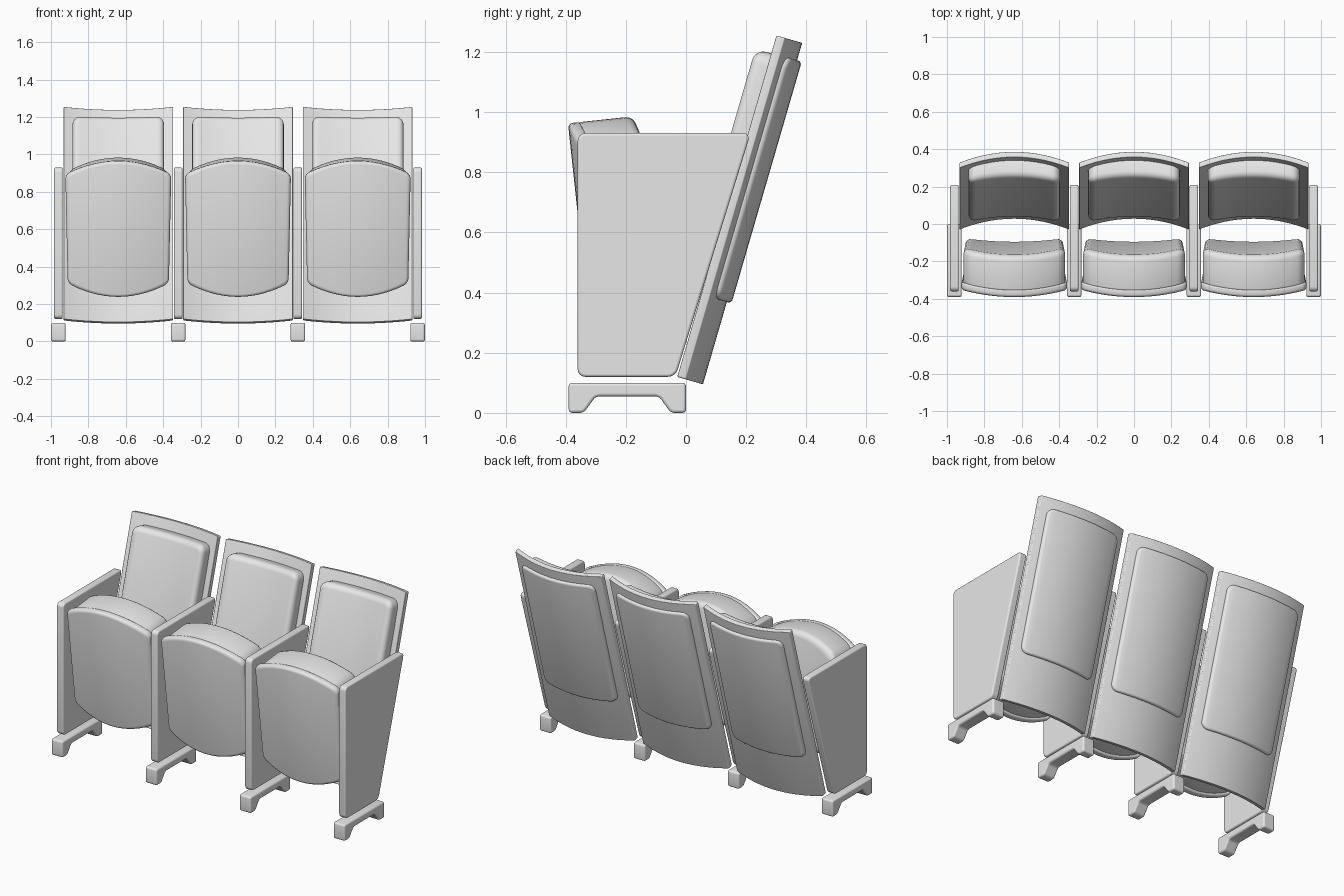
import bpy, bmesh, math

if "Cube" in bpy.data.objects:
    bpy.data.objects.remove(bpy.data.objects["Cube"], do_unlink=True)

grey = bpy.data.materials.new("plain grey")
grey.use_nodes = True
grey.diffuse_color = (0.8, 0.8, 0.8, 1)
grey.node_tree.nodes["Principled BSDF"].inputs["Base Color"].default_value = (0.8, 0.8, 0.8, 1)

PITCH = 0.64


def finish(name, bm, loc, tilt=0.0, bevel=0.0):
    bmesh.ops.recalc_face_normals(bm, faces=bm.faces)
    mesh = bpy.data.meshes.new(name)
    bm.to_mesh(mesh)
    bm.free()
    mesh.materials.append(grey)
    ob = bpy.data.objects.new(name, mesh)
    bpy.context.collection.objects.link(ob)
    ob.location = loc
    ob.rotation_euler.x = math.radians(tilt)
    bpy.ops.object.select_all(action="DESELECT")
    ob.select_set(True)
    bpy.context.view_layer.objects.active = ob
    bpy.ops.object.shade_smooth_by_angle(angle=math.radians(35))
    if bevel:
        mod = ob.modifiers.new("soft edges", "BEVEL")
        mod.width = bevel
        mod.segments = 3
        mod.limit_method = "ANGLE"
        mod.angle_limit = math.radians(40)
    return ob


def outline(w, low, high, r, arc_top, arc_low):
    """Rounded panel outline as matching top and bottom columns."""
    corner = [w - r + r * math.sin(math.radians(a)) for a in (18, 36, 54, 72, 90)]
    xs = [-x for x in reversed(corner)]
    xs += [(w - r) * (2 * i / 14 - 1) for i in range(15)] + corner
    top, bottom = [], []
    for x in xs:
        d = max(0, abs(x) - (w - r))
        drop = r - math.sqrt(max(0, r * r - d * d))
        t = (x / w) ** 2
        top.append((x, high + arc_top * (1 - t) - drop))
        bottom.append((x, low + arc_low * t + drop))
    return top, bottom


def curved_slab(name, loc, tilt, w, low, high, front, back, r, soft_front, soft_back,
                bow, bow_w, arc_top=0, arc_low=0, taper=1):
    """Slab with rounded rims, bowed in depth across its width."""
    steps = [math.radians(a) for a in (0, 22.5, 45, 67.5, 90)]
    layers = [(soft_front * (1 - math.sin(a)), front + soft_front * (1 - math.cos(a))) for a in steps]
    layers += [(soft_back * (1 - math.cos(a)), back - soft_back * (1 - math.sin(a))) for a in steps]
    bm = bmesh.new()
    rings = []
    for inset, y in layers:
        top, bottom = outline(w - inset, low + inset, high - inset,
                              max(r - inset, 0.004), arc_top, arc_low)
        ring = []
        for x, h in top + bottom[::-1]:
            narrow = taper + (1 - taper) * min(1, max(0, h / high))
            ring.append(bm.verts.new((x * narrow, y + bow * (1 - (x / bow_w) ** 2), h)))
        rings.append(ring)
    n = len(rings[0])
    for a, b in zip(rings, rings[1:]):
        for i in range(n):
            j = (i + 1) % n
            bm.faces.new((a[i], a[j], b[j], b[i]))
    for ring in (rings[0], rings[-1]):
        for i in range(n // 2 - 1):
            bm.faces.new((ring[i], ring[i + 1], ring[n - 2 - i], ring[n - 1 - i]))
    return finish(name, bm, loc, tilt)


def side_prism(name, profile, x, width, corner, edge):
    """Side profile (y, z) extruded across x with rounded corners."""
    bm = bmesh.new()
    face = bm.faces.new([bm.verts.new((-width / 2, y, z)) for y, z in profile])
    ext = bmesh.ops.extrude_face_region(bm, geom=[face])
    verts = [v for v in ext["geom"] if isinstance(v, bmesh.types.BMVert)]
    bmesh.ops.translate(bm, verts=verts, vec=(width, 0, 0))
    across = [e for e in bm.edges if abs(e.verts[0].co.x - e.verts[1].co.x) > width / 2]
    bmesh.ops.bevel(bm, geom=across, offset=corner, segments=4, profile=0.5, affect="EDGES")
    return finish(name, bm, (x, 0, 0), bevel=edge)


# Armrest panels and their feet
panel = [(-0.36, 0.12), (-0.035, 0.12), (0.215, 0.93), (-0.36, 0.93)]
foot = [(-0.39, 0), (-0.34, 0), (-0.30, 0.055), (-0.09, 0.055),
        (-0.05, 0), (0, 0), (0, 0.1), (-0.39, 0.1)]
for i in range(4):
    x = (i - 1.5) * PITCH
    side_prism(f"armrest_panel_{i + 1}", panel, x, 0.046, 0.025, 0.008)
    side_prism(f"foot_{i + 1}", foot, x, 0.077, 0.012, 0.009)

for i in range(3):
    x = (i - 1) * PITCH
    # Leaning backrest: bowed shell, front cushion and rear cover
    rest = dict(loc=(x, -0.03, 0.12), tilt=-16.2, bow_w=0.293)
    curved_slab(f"backrest_shell_{i + 1}", w=0.293, low=0, high=1.182, front=0, back=0.03,
                r=0.006, soft_front=0.003, soft_back=0.003, bow=0.06, **rest)
    curved_slab(f"backrest_cushion_{i + 1}", w=0.245, low=0.33, high=1.12, front=-0.074, back=0.03,
                r=0.045, soft_front=0.035, soft_back=0.003, bow=0.042, **rest)
    curved_slab(f"backrest_cover_{i + 1}", w=0.248, low=0.285, high=1.122, front=0.02, back=0.046,
                r=0.04, soft_front=0.003, soft_back=0.013, bow=0.06, **rest)
    # Folded-up seat: outer shell and cushion
    seat = dict(loc=(x, -0.285, 0.24), tilt=6.1, bow=-0.03, bow_w=0.283, taper=0.95)
    curved_slab(f"seat_shell_{i + 1}", w=0.283, low=0, high=0.655, front=0, back=0.042,
                r=0.025, soft_front=0.016, soft_back=0.01, arc_top=0.075, arc_low=0.07, **seat)
    curved_slab(f"seat_cushion_{i + 1}", w=0.273, low=0.012, high=0.652, front=0.035, back=0.226,
                r=0.04, soft_front=0.01, soft_back=0.035, arc_top=0.078, arc_low=0.07, **seat)
